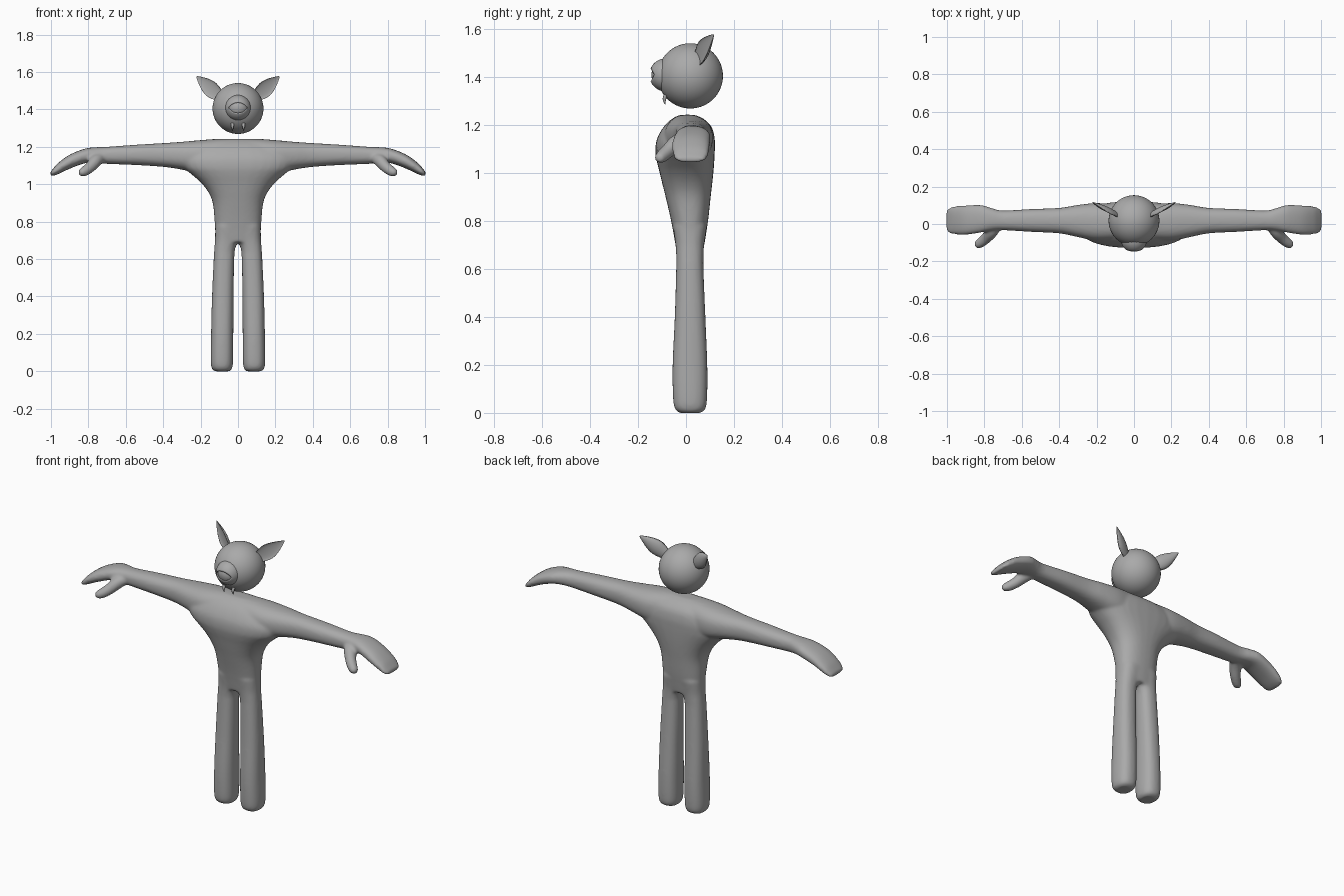
import bpy, bmesh, math
from mathutils import Vector

if "Cube" in bpy.data.objects:
    bpy.data.objects.remove(bpy.data.objects["Cube"])

grey = bpy.data.materials.new("plain grey")
grey.diffuse_color = (0.4, 0.4, 0.4, 1)
grey.use_nodes = True
grey.node_tree.nodes["Principled BSDF"].inputs["Base Color"].default_value = grey.diffuse_color


def finish(bm, name):
    bmesh.ops.recalc_face_normals(bm, faces=bm.faces)
    for f in bm.faces:
        f.smooth = True
    me = bpy.data.meshes.new(name)
    bm.to_mesh(me)
    bm.free()
    me.materials.append(grey)
    ob = bpy.data.objects.new(name, me)
    bpy.context.collection.objects.link(ob)
    return ob


def skin(bm, rings, caps=True):
    """Bridge closed rings of points into a tube."""
    vs = [[bm.verts.new(p) for p in r] for r in rings]
    n = len(vs[0])
    for a, b in zip(vs, vs[1:]):
        for i in range(n):
            j = (i + 1) % n
            bm.faces.new((a[i], a[j], b[j], b[i]))
    if caps:
        bm.faces.new(vs[0][::-1])
        bm.faces.new(vs[-1])


def smooth_rows(rows, sub=4):
    """Catmull-Rom through rows of numbers."""
    out = []
    for k in range(len(rows) - 1):
        p0, p1 = rows[max(k - 1, 0)], rows[k]
        p2, p3 = rows[k + 1], rows[min(k + 2, len(rows) - 1)]
        for s in range(sub):
            t = s / sub
            out.append([b + t * (c - a) / 2 + t * t * (a - 2.5 * b + 2 * c - d / 2)
                        + t ** 3 * (1.5 * b - 1.5 * c + (d - a) / 2)
                        for a, b, c, d in zip(p0, p1, p2, p3)])
    return out + [list(rows[-1])]


def oval(lo1, hi1, lo2, hi2, n=32, power=2.4):
    """Rounded-box outline between two pairs of limits."""
    pts = []
    for i in range(n):
        a = 2 * math.pi * i / n
        c, s = math.cos(a), math.sin(a)
        u = math.copysign(abs(c) ** (2 / power), c)
        v = math.copysign(abs(s) ** (2 / power), s)
        pts.append(((lo1 + hi1) / 2 + u * (hi1 - lo1) / 2,
                    (lo2 + hi2) / 2 + v * (hi2 - lo2) / 2))
    return pts


# Body: torso, legs, arms and thumbs fused into one skin
# torso: z, half width, y back and front limits
torso = [(0.69, 0.118, -0.042, 0.075), (0.80, 0.125, -0.062, 0.092),
         (0.90, 0.135, -0.085, 0.103), (0.96, 0.16, -0.10, 0.11),
         (1.01, 0.20, -0.112, 0.115), (1.05, 0.245, -0.122, 0.118),
         (1.09, 0.29, -0.128, 0.12), (1.14, 0.30, -0.122, 0.12),
         (1.19, 0.25, -0.095, 0.108), (1.225, 0.18, -0.06, 0.075),
         (1.243, 0.10, -0.025, 0.035)]
# leg: z, inner x, outer x, y limits
leg = [(0.0, 0.045, 0.125, -0.025, 0.06), (0.015, 0.032, 0.14, -0.045, 0.08),
       (0.06, 0.026, 0.146, -0.054, 0.088), (0.2, 0.025, 0.144, -0.056, 0.089),
       (0.4, 0.024, 0.139, -0.047, 0.081), (0.6, 0.020, 0.13, -0.041, 0.073),
       (0.66, 0.014, 0.126, -0.041, 0.073), (0.71, -0.01, 0.123, -0.045, 0.077),
       (0.78, -0.03, 0.122, -0.055, 0.088)]
# arm and mitten hand: x, y limits, z limits
arm = [(0.0, -0.09, 0.10, 1.04, 1.243), (0.1, -0.09, 0.105, 1.04, 1.243),
       (0.2, -0.09, 0.112, 1.055, 1.236), (0.3, -0.07, 0.102, 1.078, 1.227),
       (0.4, -0.05, 0.086, 1.093, 1.22), (0.55, -0.042, 0.08, 1.103, 1.211),
       (0.7, -0.033, 0.072, 1.109, 1.20), (0.76, -0.035, 0.085, 1.115, 1.198),
       (0.82, -0.046, 0.102, 1.112, 1.19), (0.9, -0.058, 0.099, 1.083, 1.158),
       (0.96, -0.055, 0.095, 1.055, 1.115), (0.99, -0.048, 0.085, 1.045, 1.082),
       (1.003, -0.03, 0.07, 1.047, 1.066)]
# thumb: x, y, z, radius
thumb = [(0.73, 0.0, 1.145, 0.03), (0.76, -0.04, 1.125, 0.034),
         (0.79, -0.075, 1.092, 0.03), (0.82, -0.10, 1.07, 0.027),
         (0.84, -0.112, 1.06, 0.021), (0.85, -0.118, 1.055, 0.008)]

bm = bmesh.new()
skin(bm, [[(x, y, z) for x, y in oval(-w, w, a, b)]
          for z, w, a, b in smooth_rows(torso)])
for s in (-1, 1):
    skin(bm, [[(s * x, y, z) for x, y in oval(i, o, a, b)]
              for z, i, o, a, b in smooth_rows(leg)])
    skin(bm, [[(s * x, y, z) for y, z in oval(a, b, c, d)]
              for x, a, b, c, d in smooth_rows(arm)])
    rows = smooth_rows(thumb)
    rings = []
    for k, (x, y, z, r) in enumerate(rows):
        d = Vector(rows[min(k + 1, len(rows) - 1)][:3]) - Vector(rows[max(k - 1, 0)][:3])
        u = d.cross(Vector((0, 0, 1))).normalized()
        v = d.cross(u).normalized()
        ring = [Vector((x, y, z)) + u * p + v * q for p, q in oval(-r, r, -r, r, 16, 2)]
        rings.append([(s * p.x, p.y, p.z) for p in ring])
    skin(bm, rings)
body = finish(bm, "body")
fuse = body.modifiers.new("fuse", 'REMESH')
fuse.mode = 'VOXEL'
fuse.voxel_size = 0.008
fuse.use_smooth_shade = True
soften = body.modifiers.new("soften", 'SMOOTH')
soften.factor = 0.5
soften.iterations = 8


# Head and eyeball
def ball(name, centre, r):
    bm = bmesh.new()
    bmesh.ops.create_uvsphere(bm, u_segments=48, v_segments=32, radius=r)
    bmesh.ops.translate(bm, verts=bm.verts, vec=centre)
    return finish(bm, name)


ball("head", (0, 0.018, 1.405), 0.136)
EYE = Vector((0, -0.084, 1.409))
ball("eyeball", EYE, 0.060)

# Eyelid: shell with an almond opening and a turned-in rim
R, N = 0.069, 48
rings = []
for t, r in [(0, 0.057), (0, 0.067)] + [(k / 8, R) for k in range(9)]:
    ring = []
    for i in range(N):
        a = 2 * math.pi * i / N
        c, s = math.cos(a), math.sin(a)
        slit = Vector((0.048 * c, 0.027 * s * abs(s) ** 0.4))
        e = math.sin(t * math.pi / 2)
        p = slit.lerp(Vector((R * c, R * s)), e)
        y = math.sqrt(max(r * r - p.length_squared, 0))
        ring.append(EYE + Vector((p.x, -y, p.y)))
    rings.append(ring)
rings.append([p + Vector((0, 0.04, 0)) for p in rings[-1]])
bm = bmesh.new()
skin(bm, rings, caps=False)
finish(bm, "eyelid")

# Ears: cupped leaves leaning out and back; fangs below the eye
ear = [(-0.15, 0.018, 0.012), (0.0, 0.032, 0.022), (0.3, 0.044, 0.028),
       (0.55, 0.038, 0.024), (0.8, 0.021, 0.014), (0.95, 0.008, 0.005),
       (1.0, 0.002, 0.002)]
base, tip = Vector((0.098, 0.055, 1.475)), Vector((0.221, 0.116, 1.576))
axis = (tip - base).normalized()
face = Vector((0.46, -0.89, 0))
wide = face.cross(axis).normalized()
for s, side in ((-1, "left"), (1, "right")):
    rings = []
    for t, w, d in smooth_rows(ear):
        ring = []
        for i in range(24):
            a = 2 * math.pi * i / 24
            k = math.sin(a)
            depth = -d * k if k > 0 else d * 0.35 * k
            p = base.lerp(tip, t) + wide * w * math.cos(a) + face * (depth + d * 0.5)
            ring.append((s * p.x, p.y, p.z))
        rings.append(ring)
    bm = bmesh.new()
    skin(bm, rings)
    finish(bm, side + "_ear")

    fang = [(1.328, -0.083, 0.009), (1.312, -0.089, 0.008),
            (1.298, -0.090, 0.005), (1.286, -0.086, 0.001)]
    bm = bmesh.new()
    skin(bm, [[(s * 0.03 + p, y + q, z) for p, q in oval(-r, r, -r, r, 12, 2)]
              for z, y, r in smooth_rows(fang)])
    finish(bm, side + "_fang")
